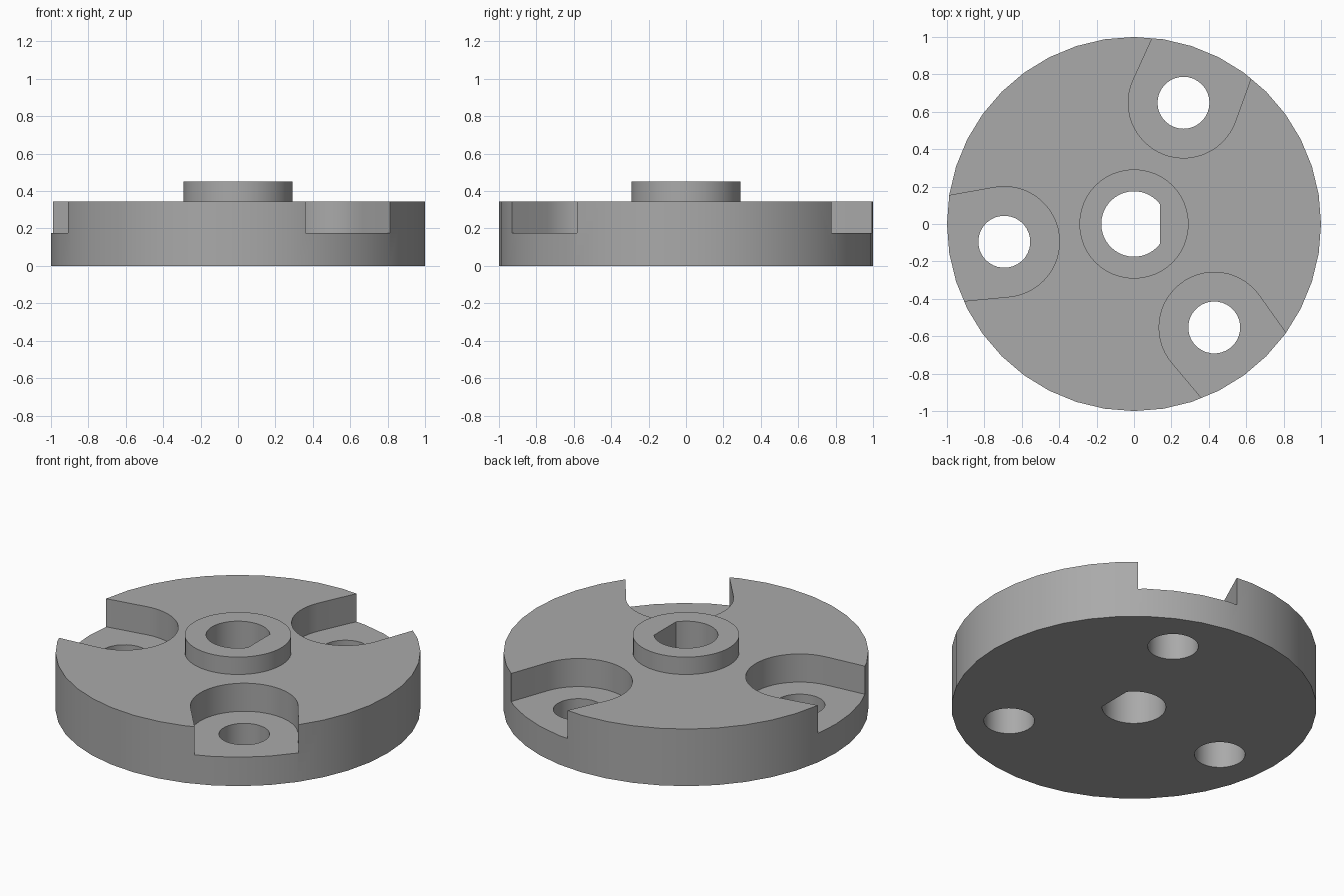
import bpy, bmesh
from math import cos, sin, pi, radians, acos
from mathutils import Matrix, Vector

cube = bpy.data.objects.get("Cube")
if cube:
    bpy.data.objects.remove(cube, do_unlink=True)

DISC_TOP, HUB_TOP, POCKET_FLOOR = 0.345, 0.45, 0.175
BOLT_CIRCLE, BOLT_RADIUS, POCKET_RADIUS = 0.70, 0.139, 0.295

grey = bpy.data.materials.new("machined grey")
grey.use_nodes = True
colour = (0.4, 0.4, 0.4, 1)
grey.diffuse_color = colour
grey.node_tree.nodes["Principled BSDF"].inputs["Base Color"].default_value = colour


def arc(radius, start, end, steps):
    return [(radius * cos(start + (end - start) * i / steps),
             radius * sin(start + (end - start) * i / steps)) for i in range(steps + 1)]


def circle(radius, steps):
    return arc(radius, 0, 2 * pi, steps)[:-1]


def prism(name, outline, bottom, top, matrix=Matrix()):
    """Extrude a flat outline between two heights."""
    bm = bmesh.new()
    face = bm.faces.new([bm.verts.new((x, y, bottom)) for x, y in outline])
    new = bmesh.ops.extrude_face_region(bm, geom=[face])["geom"]
    bmesh.ops.translate(bm, vec=Vector((0, 0, top - bottom)),
                        verts=[v for v in new if isinstance(v, bmesh.types.BMVert)])
    bmesh.ops.recalc_face_normals(bm, faces=bm.faces)
    bm.transform(matrix)
    mesh = bpy.data.meshes.new(name)
    bm.to_mesh(mesh)
    bm.free()
    mesh.materials.append(grey)
    obj = bpy.data.objects.new(name, mesh)
    bpy.context.collection.objects.link(obj)
    return obj


def combine(body, tool, operation):
    """Apply a boolean and discard the tool."""
    bpy.context.view_layer.objects.active = body
    mod = body.modifiers.new(operation, 'BOOLEAN')
    mod.operation, mod.solver, mod.object = operation, 'EXACT', tool
    bpy.ops.object.modifier_apply(modifier=mod.name)
    bpy.data.objects.remove(tool, do_unlink=True)


# Disc with raised central hub
flange = prism("flange_disc", circle(1, 40), 0, DISC_TOP)
combine(flange, prism("hub", circle(0.292, 48), 0.1, HUB_TOP), 'UNION')

# D-shaped shaft bore with its flat on +x
flat = acos(0.14 / 0.175)
combine(flange, prism("shaft_bore", arc(0.175, flat, 2 * pi - flat, 36), -0.1, 0.6), 'DIFFERENCE')

# Three bolt holes in pockets opening at the rim
pocket = arc(POCKET_RADIUS, radians(88), radians(272), 28) + [(0.5, -0.275), (0.5, 0.275)]
for i in range(3):
    place = Matrix.Rotation(radians(67.8 + 120 * i), 4, 'Z') @ Matrix.Translation((BOLT_CIRCLE, 0, 0))
    combine(flange, prism("bolt_pocket", pocket, POCKET_FLOOR, 0.4, place), 'DIFFERENCE')
    combine(flange, prism("bolt_hole", circle(BOLT_RADIUS, 32), -0.1, 0.3, place), 'DIFFERENCE')

# Smooth round walls, crisp edges
bpy.ops.object.select_all(action='DESELECT')
flange.select_set(True)
bpy.context.view_layer.objects.active = flange
bpy.ops.object.shade_smooth_by_angle(angle=radians(30))
